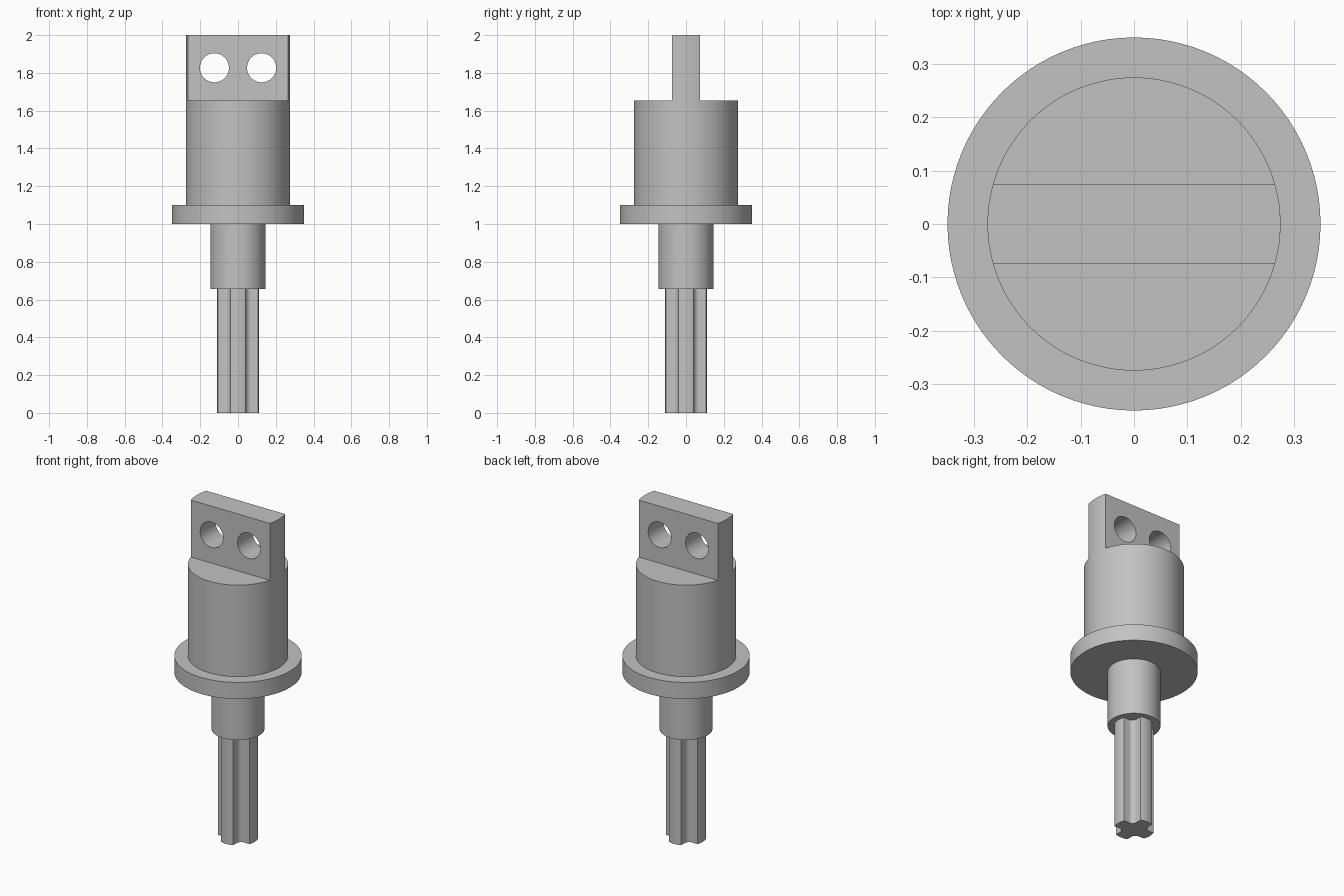
import bpy
import bmesh
from math import sin, cos, asin, pi, radians, sqrt
from mathutils import Matrix, Vector

cube = bpy.data.objects.get("Cube")
if cube:
    bpy.data.objects.remove(cube, do_unlink=True)

SEGMENTS = 96

steel = bpy.data.materials.new("plain grey metal")
steel.use_nodes = True
GREY = (0.54, 0.54, 0.54, 1)
steel.diffuse_color = GREY
steel.node_tree.nodes["Principled BSDF"].inputs["Base Color"].default_value = GREY


def arc(cx, cy, r, start, end, steps):
    """Points along a circular arc, angles in radians."""
    return [(cx + r * cos(start + (end - start) * i / steps),
             cy + r * sin(start + (end - start) * i / steps))
            for i in range(steps + 1)]


def prism(name, outline, z0, z1):
    """Extrude a closed counter-clockwise outline from z0 up to z1."""
    bm = bmesh.new()
    base = bm.faces.new([bm.verts.new((x, y, z0)) for x, y in outline])
    top = bmesh.ops.extrude_face_region(bm, geom=[base], use_keep_orig=True)
    moved = [v for v in top["geom"] if isinstance(v, bmesh.types.BMVert)]
    bmesh.ops.translate(bm, verts=moved, vec=(0, 0, z1 - z0))
    bmesh.ops.recalc_face_normals(bm, faces=bm.faces[:])
    mesh = bpy.data.meshes.new(name)
    bm.to_mesh(mesh)
    bm.free()
    mesh.materials.append(steel)
    obj = bpy.data.objects.new(name, mesh)
    bpy.context.collection.objects.link(obj)
    return obj


def activate(obj):
    bpy.ops.object.select_all(action="DESELECT")
    obj.select_set(True)
    bpy.context.view_layer.objects.active = obj


def smooth(obj):
    activate(obj)
    bpy.ops.object.shade_smooth_by_angle(angle=radians(30))


def disc(name, r, z0, z1):
    obj = prism(name, arc(0, 0, r, 0, 2 * pi, SEGMENTS)[:-1], z0, z1)
    smooth(obj)
    return obj


# Splined shaft: four lobes on the axes with filleted grooves between them
SHAFT_R, LOBE, FILLET = 0.112, 0.04, 0.03
half = asin(LOBE / SHAFT_R)
quarter = arc(0, 0, SHAFT_R, -half, half, 8)
centre = LOBE + FILLET
quarter += arc(centre, centre, FILLET, 1.5 * pi, pi, 10)
outline = []
for k in range(4):
    turn = Matrix.Rotation(k * pi / 2, 2)
    outline += [tuple(turn @ Vector(p)) for p in quarter]
smooth(prism("splined_shaft", outline, 0, 0.655))

# Stepped round body
disc("collar", 0.145, 0.655, 1.0)
disc("flange", 0.35, 1.0, 1.1)
BODY_R = 0.275
disc("body", BODY_R, 1.1, 1.655)

# Flat tang with rounded ends that follow the body
TANG_Y = 0.074
a = asin(TANG_Y / BODY_R)
tang = prism("tang", arc(0, 0, BODY_R, -a, a, 12)
             + arc(0, 0, BODY_R, pi - a, pi + a, 12), 1.655, 2.0)

# Two cross holes through the tang
for side in (-1, 1):
    cutter = disc("hole_cutter", 0.077, -0.2, 0.2)
    cutter.hide_render = True
    cutter.matrix_world = (Matrix.Translation((side * 0.125, 0, 1.827))
                           @ Matrix.Rotation(pi / 2, 4, "X"))
    cut = tang.modifiers.new("hole", "BOOLEAN")
    cut.operation = "DIFFERENCE"
    cut.solver = "EXACT"
    cut.object = cutter
    activate(tang)
    bpy.ops.object.modifier_apply(modifier=cut.name)
    bpy.data.objects.remove(cutter, do_unlink=True)
smooth(tang)
